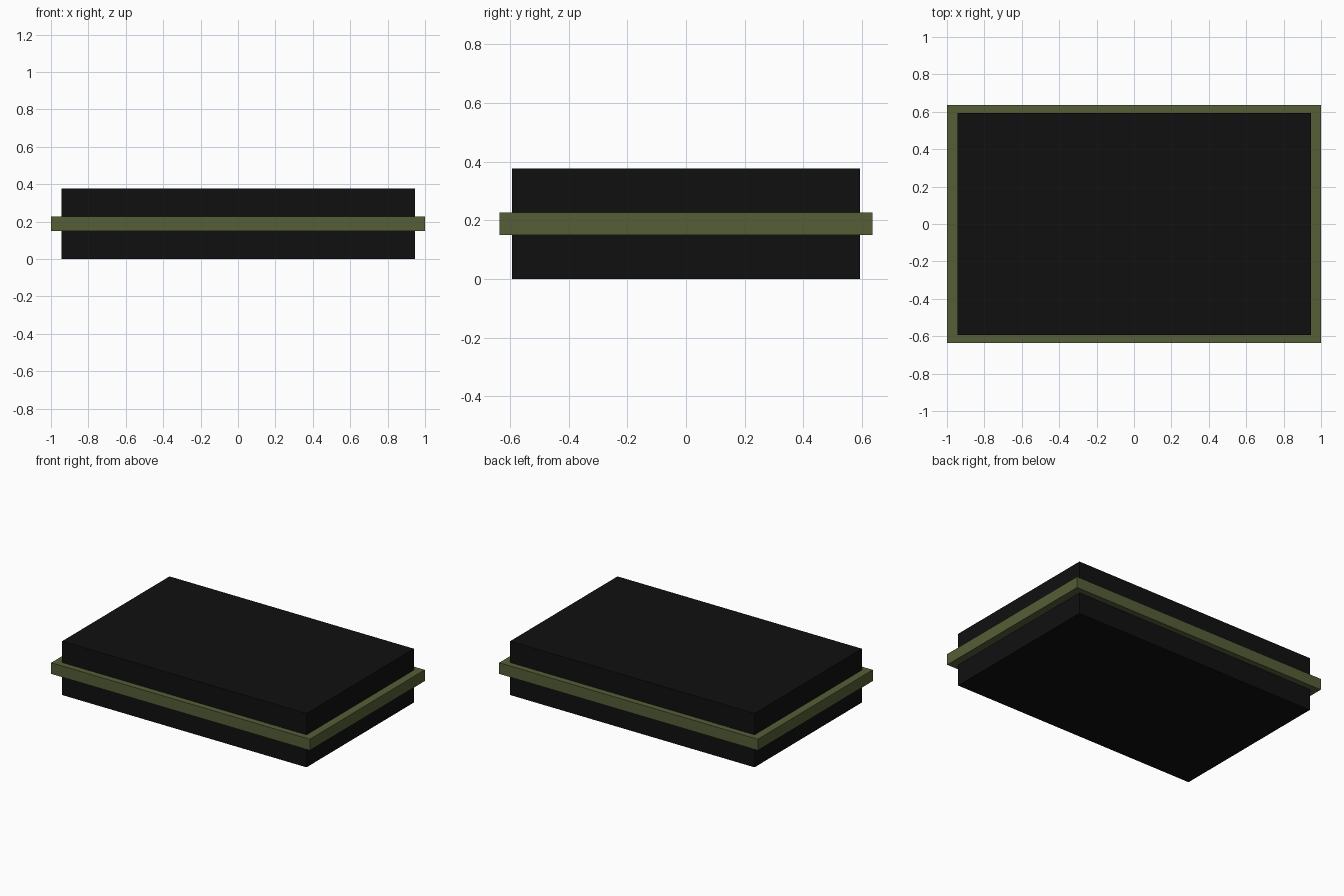
import bpy

if "Cube" in bpy.data.objects:
    bpy.data.objects.remove(bpy.data.objects["Cube"])


def material(name, color):
    mat = bpy.data.materials.new(name)
    mat.diffuse_color = (*color, 1.0)
    mat.use_nodes = True
    mat.node_tree.nodes["Principled BSDF"].inputs["Base Color"].default_value = mat.diffuse_color
    return mat


def box(name, size, z_center, mat):
    bpy.ops.mesh.primitive_cube_add(size=1, location=(0, 0, z_center))
    obj = bpy.context.object
    obj.name = name
    obj.scale = size
    bpy.ops.object.transform_apply(location=False, rotation=False, scale=True)
    obj.data.materials.append(mat)
    return obj


black = material("black", (0.005, 0.005, 0.005))
olive = material("olive", (0.09, 0.113, 0.038))

HEIGHT = 0.376

# Main slab
box("case_body", (1.89, 1.186, HEIGHT), HEIGHT / 2, black)

# Olive band protruding around the middle
box("middle_band", (2.0, 1.27, 0.078), HEIGHT / 2, olive)
